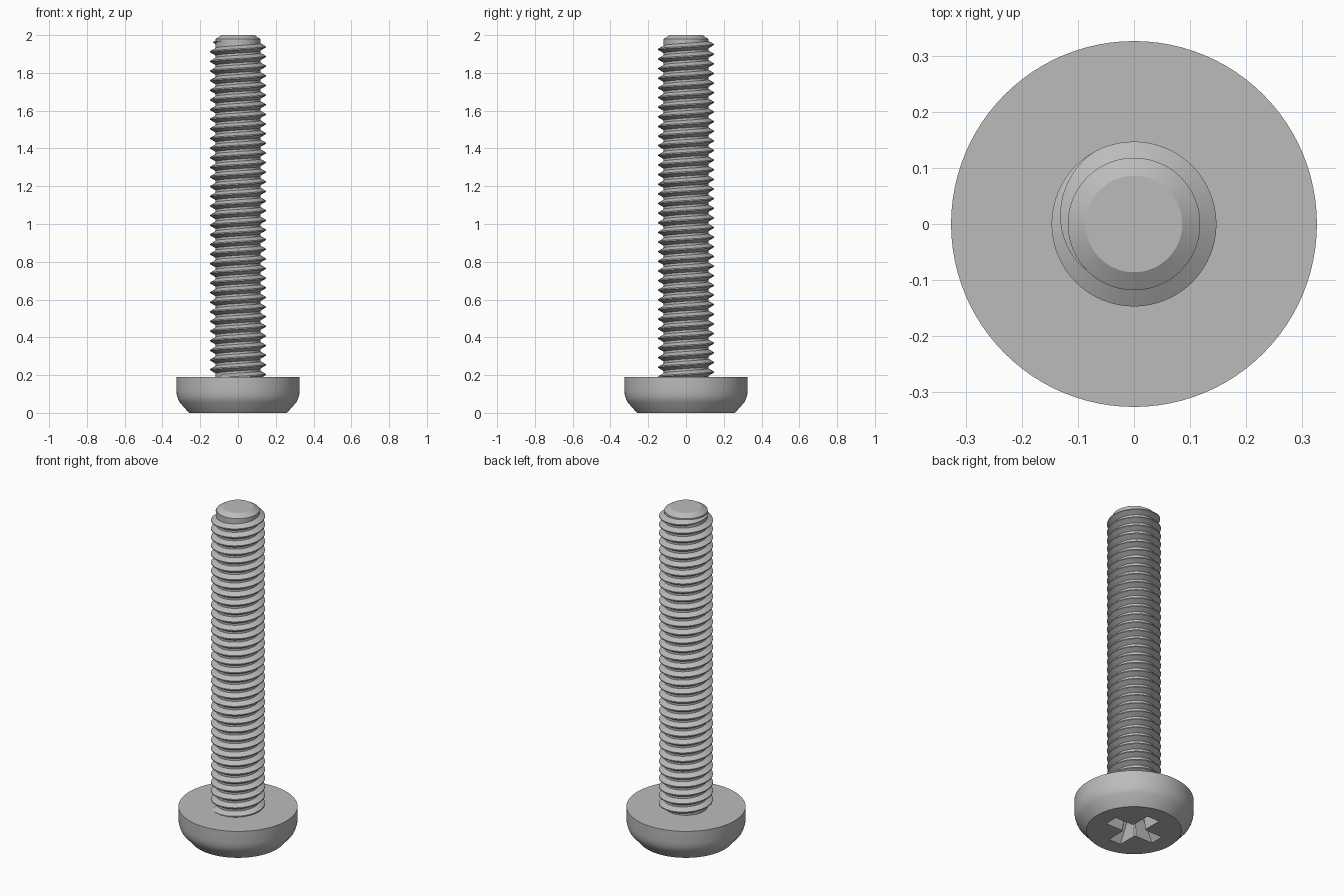
import bpy, bmesh
from math import cos, sin, radians, tau

if "Cube" in bpy.data.objects:
    bpy.data.objects.remove(bpy.data.objects["Cube"])

steel = bpy.data.materials.new("grey steel")
steel.use_nodes = True
steel.diffuse_color = (0.5, 0.5, 0.5, 1)
steel.node_tree.nodes["Principled BSDF"].inputs["Base Color"].default_value = steel.diffuse_color

ROOT, CREST, PITCH = 0.118, 0.147, 0.051


def add_object(name, bm):
    bmesh.ops.recalc_face_normals(bm, faces=bm.faces)
    mesh = bpy.data.meshes.new(name)
    bm.to_mesh(mesh)
    bm.free()
    mesh.materials.append(steel)
    obj = bpy.data.objects.new(name, mesh)
    bpy.context.collection.objects.link(obj)
    return obj


def loft(name, rings, closed):
    """Skin rows of points; closed rows become capped solids of revolution."""
    bm = bmesh.new()
    rows = [[bm.verts.new(p) for p in ring] for ring in rings]
    n = len(rows[0])
    for a, b in zip(rows, rows[1:]):
        for i in range(n):
            j = (i + 1) % n
            bm.faces.new((a[i], a[j], b[j], b[i]))
    if closed:
        bm.faces.new(rows[0])
        bm.faces.new(rows[-1])
    return add_object(name, bm)


def turned(name, profile, sides=96):
    rings = [[(r * cos(tau * i / sides), r * sin(tau * i / sides), z)
              for i in range(sides)] for r, z in profile]
    return loft(name, rings, True)


def tapered_cutter(name, mouth, floor, depth, angle=0):
    """Four-sided block that narrows from its mouth to its floor."""
    rings = []
    for (x, y), z in ((mouth, -0.01), (floor, depth)):
        corners = ((-x, -y), (x, -y), (x, y), (-x, y))
        rings.append([(u * cos(angle) - v * sin(angle),
                       u * sin(angle) + v * cos(angle), z) for u, v in corners])
    return loft(name, rings, True)


def smooth(obj):
    bpy.ops.object.select_all(action='DESELECT')
    obj.select_set(True)
    bpy.context.view_layer.objects.active = obj
    bpy.ops.object.shade_smooth_by_angle(angle=radians(25))


# Head with a bevelled underside
head = turned("head", [(0.26, 0), (0.31, 0.058), (0.318, 0.075), (0.324, 0.095),
                       (0.326, 0.12), (0.326, 0.19)])

# Cross recess: two tapered slots and a central socket
cutters = [
    tapered_cutter("slot_cutter", (0.17, 0.042), (0.08, 0.03), 0.14),
    tapered_cutter("slot_cutter", (0.17, 0.042), (0.08, 0.03), 0.14, tau / 4),
    tapered_cutter("socket_cutter", (0.066, 0.066), (0.045, 0.045), 0.13, tau / 8),
]
bpy.context.view_layer.objects.active = head
for cutter in cutters:
    cutter.hide_render = True
    mod = head.modifiers.new("recess", 'BOOLEAN')
    mod.operation = 'DIFFERENCE'
    mod.solver = 'EXACT'
    mod.object = cutter
    bpy.ops.object.modifier_apply(modifier=mod.name)
    bpy.data.objects.remove(cutter)

# Shaft core with a chamfered tip
core = turned("shaft_core", [(ROOT, 0.17), (ROOT, 1.98), (0.086, 2.0)])

# Helical thread that fades out near the tip
STEPS = 64
end = radians(225)
start = end - 35 * tau
count = int((end - start) / tau * STEPS)
rings = []
for k in range(count + 1):
    a = start + (end - start) * k / count
    fade = min(1, (end - a) / radians(105) + 0.01)
    z = 1.963 + PITCH * (a - tau / 2) / tau
    top = ROOT + (CREST - ROOT) * fade
    section = ((ROOT - 0.004, -0.022), (top, -0.003), (top, 0.003), (ROOT - 0.004, 0.022))
    rings.append([(r * cos(a), r * sin(a), z + dz * max(fade, 0.15)) for r, dz in section])
thread = loft("thread", rings, True)

for part in (head, core, thread):
    smooth(part)
